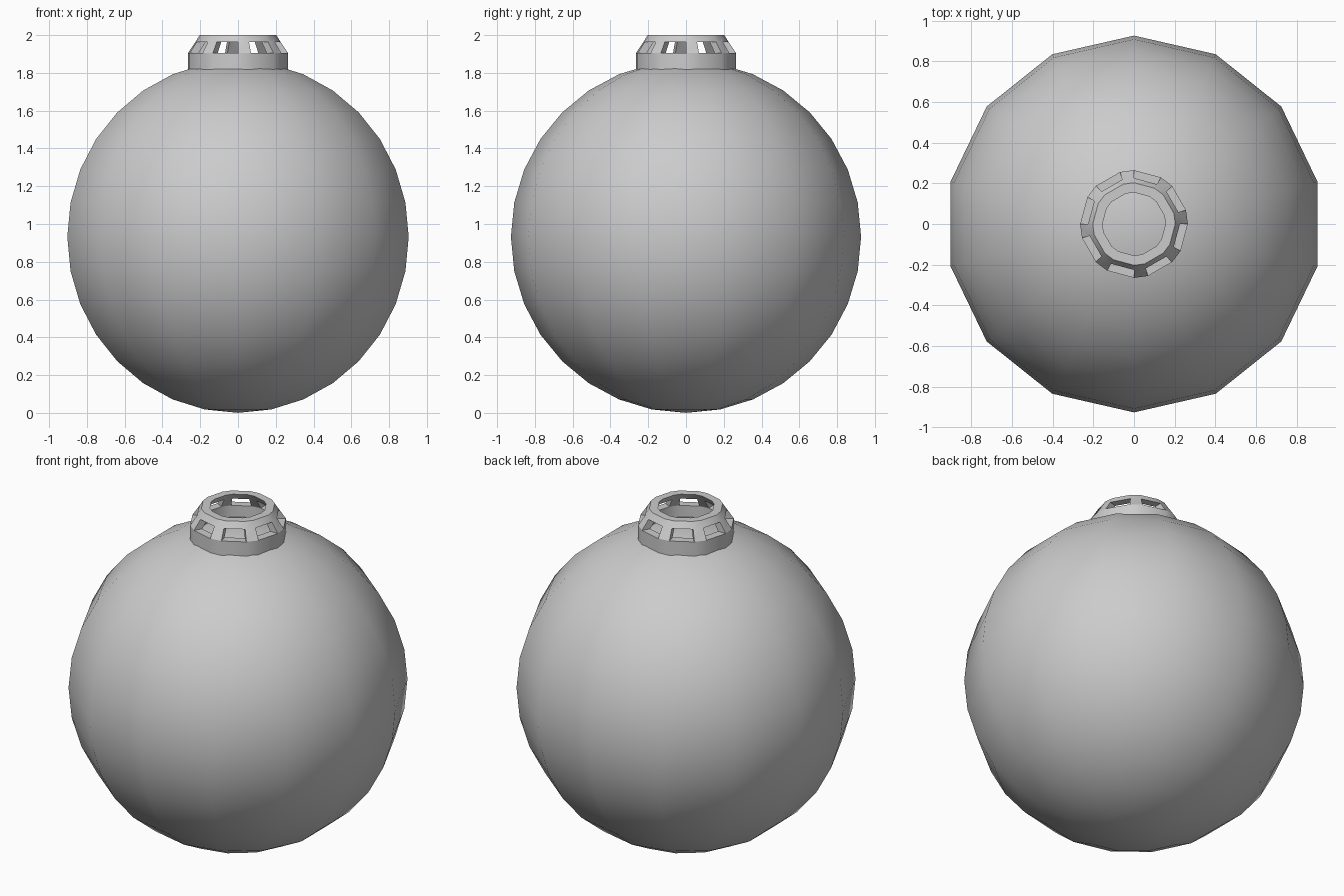
import bpy, bmesh
from math import radians, sin, cos
from mathutils import Matrix

if "Cube" in bpy.data.objects:
    bpy.data.objects.remove(bpy.data.objects["Cube"])


def finish(name, bm):
    bmesh.ops.recalc_face_normals(bm, faces=bm.faces)
    mesh = bpy.data.meshes.new(name)
    bm.to_mesh(mesh)
    bm.free()
    obj = bpy.data.objects.new(name, mesh)
    bpy.context.collection.objects.link(obj)
    bpy.ops.object.select_all(action='DESELECT')
    bpy.context.view_layer.objects.active = obj
    obj.select_set(True)
    return obj


# Bauble ball: 14 segments with a vertex on +y and -y, 16 rings
bm = bmesh.new()
bmesh.ops.create_uvsphere(bm, u_segments=14, v_segments=16, radius=0.927)
bmesh.ops.transform(bm, verts=bm.verts,
                    matrix=Matrix.Translation((0, 0, 0.932)) @ Matrix.Diagonal((1, 1, 1.005, 1)))
finish("ball", bm)
bpy.ops.object.shade_smooth()

# Cap: closed profile (radius, z) swept around 16 uneven steps,
# wide sectors hold a window through the sloped wall, narrow ones are bars
profile = [(0.265, 1.80), (0.265, 1.905), (0.226, 1.963), (0.203, 2.0),
           (0.155, 2.0), (0.178, 1.963), (0.215, 1.905), (0.215, 1.80)]
OUT_LOW, OUT_HIGH, IN_HIGH, IN_LOW = 1, 2, 5, 6
angles = [radians(45 * k + a) for k in range(8) for a in (15, 45)]

bm = bmesh.new()
columns = [[bm.verts.new((r * cos(a), r * sin(a), z)) for r, z in profile] for a in angles]
for s in range(16):
    a, b = columns[s], columns[(s + 1) % 16]
    window = s % 2 == 0
    for i in range(8):
        if window and i in (OUT_LOW, IN_HIGH):
            continue
        j = (i + 1) % 8
        bm.faces.new((a[i], b[i], b[j], a[j]))
    if window:
        # sill, lintel and both jambs
        bm.faces.new((a[OUT_LOW], b[OUT_LOW], b[IN_LOW], a[IN_LOW]))
        bm.faces.new((a[OUT_HIGH], b[OUT_HIGH], b[IN_HIGH], a[IN_HIGH]))
        for c in (a, b):
            bm.faces.new((c[OUT_LOW], c[OUT_HIGH], c[IN_HIGH], c[IN_LOW]))
finish("cap", bm)
bpy.ops.object.shade_smooth_by_angle(angle=radians(30))
